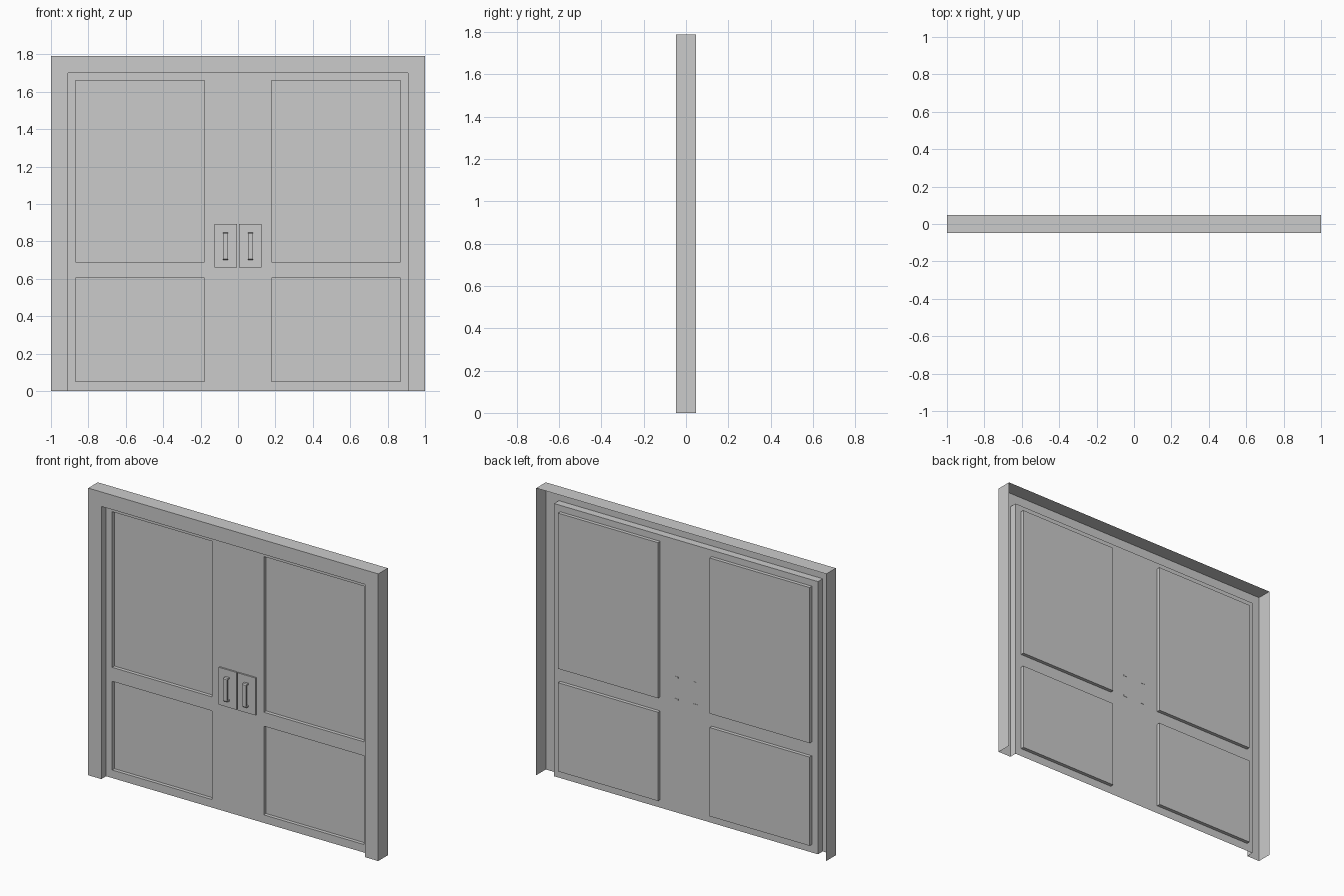
import bpy, bmesh

if "Cube" in bpy.data.objects:
    bpy.data.objects.remove(bpy.data.objects["Cube"])

FRONT, BACK, DOOR = -0.047, 0.047, 0.0   # y of frame face, frame rear edge, door sheet


def finish(bm, name):
    """Turn a right-half bmesh into an object mirrored across x = 0."""
    me = bpy.data.meshes.new(name)
    bm.to_mesh(me)
    bm.free()
    ob = bpy.data.objects.new(name, me)
    bpy.context.collection.objects.link(ob)
    mod = ob.modifiers.new("Mirror", 'MIRROR')
    mod.use_axis[0] = True
    mod.merge_threshold = 0.0005
    return ob


def loft(bm, rows):
    """Skin quads between rows of points."""
    vs = [[bm.verts.new(p) for p in r] for r in rows]
    for a, b in zip(vs, vs[1:]):
        for i in range(len(a) - 1):
            bm.faces.new((a[i], a[i + 1], b[i + 1], b[i]))


# Door frame: open-backed casing section swept up the jamb and along the head
bm = bmesh.new()
section = [(0, BACK), (0, FRONT), (0.09, FRONT), (0.09, DOOR)]
loft(bm, [[(1 - o, y, 0), (1 - o, y, 1.79 - o), (0, y, 1.79 - o)] for o, y in section])
bmesh.ops.reverse_faces(bm, faces=bm.faces[:])
bm.normal_update()
if any(f.normal.y > 0.5 for f in bm.faces):
    bmesh.ops.reverse_faces(bm, faces=bm.faces[:])
finish(bm, "door_frame")

# Door leaves: single sheet with two recessed panels each
bm = bmesh.new()
xs = [0, 0.178, 0.868, 0.91]
zs = [0, 0.05, 0.603, 0.69, 1.66, 1.70]
loft(bm, [[(x, DOOR, z) for x in xs] for z in zs])
bm.normal_update()
if bm.faces[:][0].normal.y > 0:
    bmesh.ops.reverse_faces(bm, faces=bm.faces[:])
    bm.normal_update()
panels = []
for f in bm.faces:
    c = f.calc_center_median()
    if 0.178 < c.x < 0.868 and (0.05 < c.z < 0.603 or 0.69 < c.z < 1.66):
        panels.append(f)
bmesh.ops.inset_individual(bm, faces=panels, thickness=0, depth=-0.022)
finish(bm, "door_leaves")


def box(bm, x0, x1, y0, y1, z0, z1):
    vs = bmesh.ops.create_cube(bm, size=1)["verts"]
    for v in vs:
        v.co = ((x0 + x1) / 2 + v.co.x * (x1 - x0),
                (y0 + y1) / 2 + v.co.y * (y1 - y0),
                (z0 + z1) / 2 + v.co.z * (z1 - z0))


# Handle plates
bm = bmesh.new()
box(bm, 0.005, 0.126, -0.01, 0.0, 0.66, 0.893)
finish(bm, "handle_plates")

# Pull handles: bracket profile in y-z, its feet just piercing the door sheet
bm = bmesh.new()
prof = [(0.002, 0.70), (-0.026, 0.70), (-0.032, 0.706), (-0.032, 0.842), (-0.026, 0.848),
        (0.002, 0.848), (0.002, 0.838), (-0.022, 0.838), (-0.022, 0.71), (0.002, 0.71)]
face = bm.faces.new([bm.verts.new((0.053, y, z)) for y, z in prof])
ext = bmesh.ops.extrude_face_region(bm, geom=[face], use_keep_orig=True)
bmesh.ops.translate(bm, vec=(0.026, 0, 0),
                    verts=[g for g in ext["geom"] if isinstance(g, bmesh.types.BMVert)])
bmesh.ops.recalc_face_normals(bm, faces=bm.faces[:])
finish(bm, "pull_handles")
